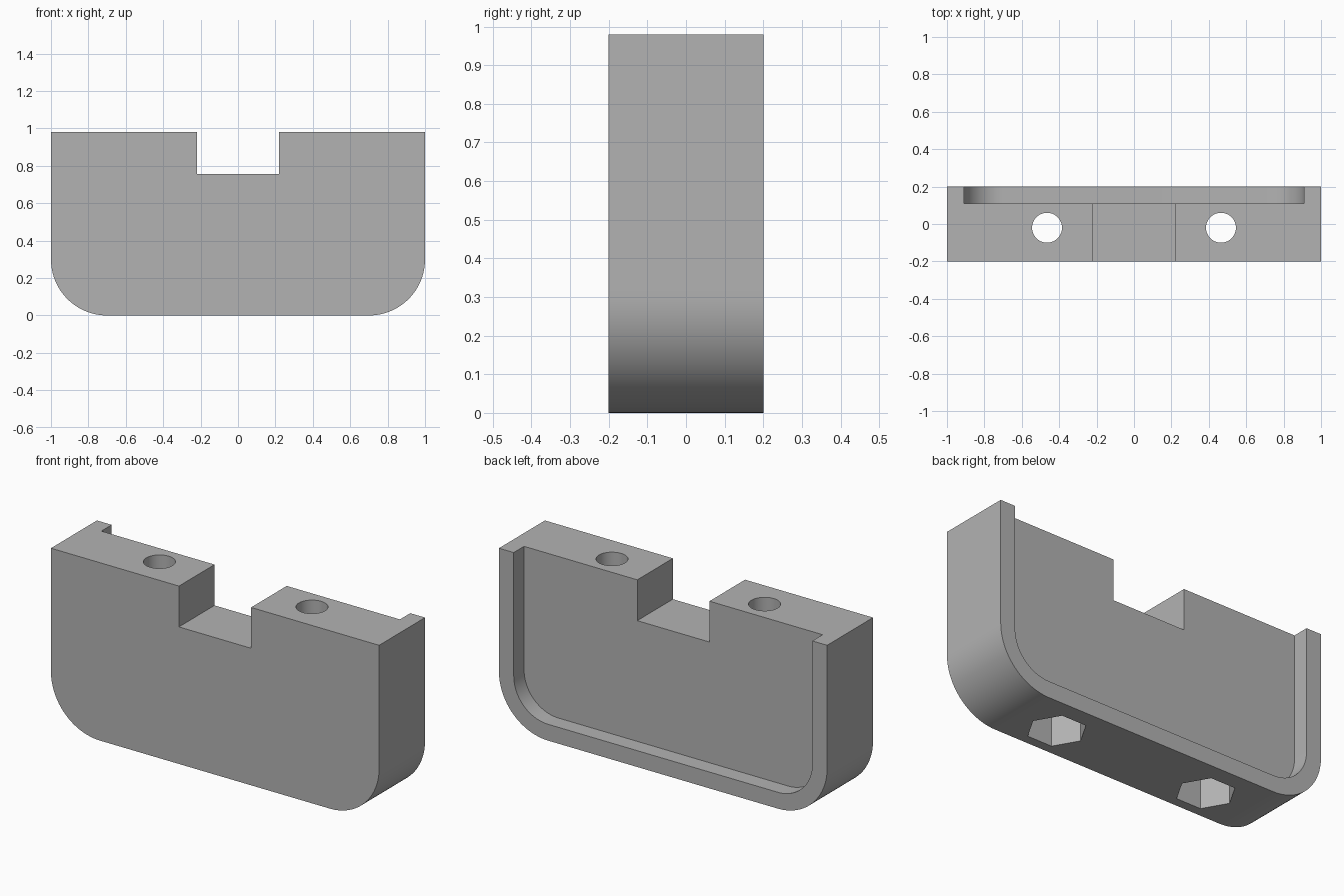
import bpy
import bmesh
from math import cos, sin, pi, radians

cube = bpy.data.objects.get("Cube")
if cube:
    bpy.data.objects.remove(cube, do_unlink=True)

HEIGHT, HALF_DEPTH = 0.98, 0.2
RECESS_Y, WALL, CORNER = 0.11, 0.09, 0.3

grey = bpy.data.materials.new("grey")
grey.use_nodes = True
colour = (0.45, 0.45, 0.45, 1)
grey.diffuse_color = colour
grey.node_tree.nodes["Principled BSDF"].inputs["Base Color"].default_value = colour


def prism(name, outline, vector):
    """Extrude a closed outline along a vector."""
    bm = bmesh.new()
    face = bm.faces.new([bm.verts.new(p) for p in outline])
    result = bmesh.ops.extrude_face_region(bm, geom=[face])
    moved = [g for g in result["geom"] if isinstance(g, bmesh.types.BMVert)]
    bmesh.ops.translate(bm, verts=moved, vec=vector)
    bmesh.ops.recalc_face_normals(bm, faces=bm.faces)
    mesh = bpy.data.meshes.new(name)
    bm.to_mesh(mesh)
    bm.free()
    mesh.materials.append(grey)
    obj = bpy.data.objects.new(name, mesh)
    bpy.context.collection.objects.link(obj)
    return obj


def tray_outline(inset, top, y, steps=24):
    """U-shaped outline with rounded bottom corners."""
    radius, centre = CORNER - inset, 1 - CORNER
    arc = [(centre + radius * cos(a), y, CORNER - radius * sin(a))
           for a in (pi / 2 * i / steps for i in range(steps + 1))]
    right = [(1 - inset, y, top)] + arc
    return right + [(-x, y, z) for x, y, z in reversed(right)]


def ring(x, y, z, radius, sides):
    return [(x + radius * cos(2 * pi * i / sides),
             y + radius * sin(2 * pi * i / sides), z) for i in range(sides)]


# Main body
body = prism("bracket_body", tray_outline(0, HEIGHT, -HALF_DEPTH),
             (0, 2 * HALF_DEPTH, 0))

# Rear recess, open at the top
cutters = [prism("recess_cutter", tray_outline(WALL, HEIGHT + 0.2, RECESS_Y),
                 (0, 0.3, 0))]

# Top centre notch
notch = [(-0.22, -0.4, 0.755), (0.22, -0.4, 0.755),
         (0.22, -0.4, 1.2), (-0.22, -0.4, 1.2)]
cutters.append(prism("notch_cutter", notch, (0, 0.8, 0)))

# Bolt holes with hexagonal nut pockets underneath
for x in (-0.465, 0.465):
    cutters.append(prism("hole_cutter", ring(x, -0.02, -0.1, 0.08, 48), (0, 0, 1.3)))
    cutters.append(prism("nut_cutter", ring(x, -0.02, -0.1, 0.148, 6), (0, 0, 0.35)))

bpy.context.view_layer.objects.active = body
for cutter in cutters:
    cutter.hide_render = True
    mod = body.modifiers.new("cut", 'BOOLEAN')
    mod.operation = 'DIFFERENCE'
    mod.solver = 'EXACT'
    mod.object = cutter
    bpy.ops.object.modifier_apply(modifier=mod.name)
    bpy.data.objects.remove(cutter, do_unlink=True)

bpy.ops.object.select_all(action='DESELECT')
body.select_set(True)
bpy.ops.object.shade_smooth_by_angle(angle=radians(30))
